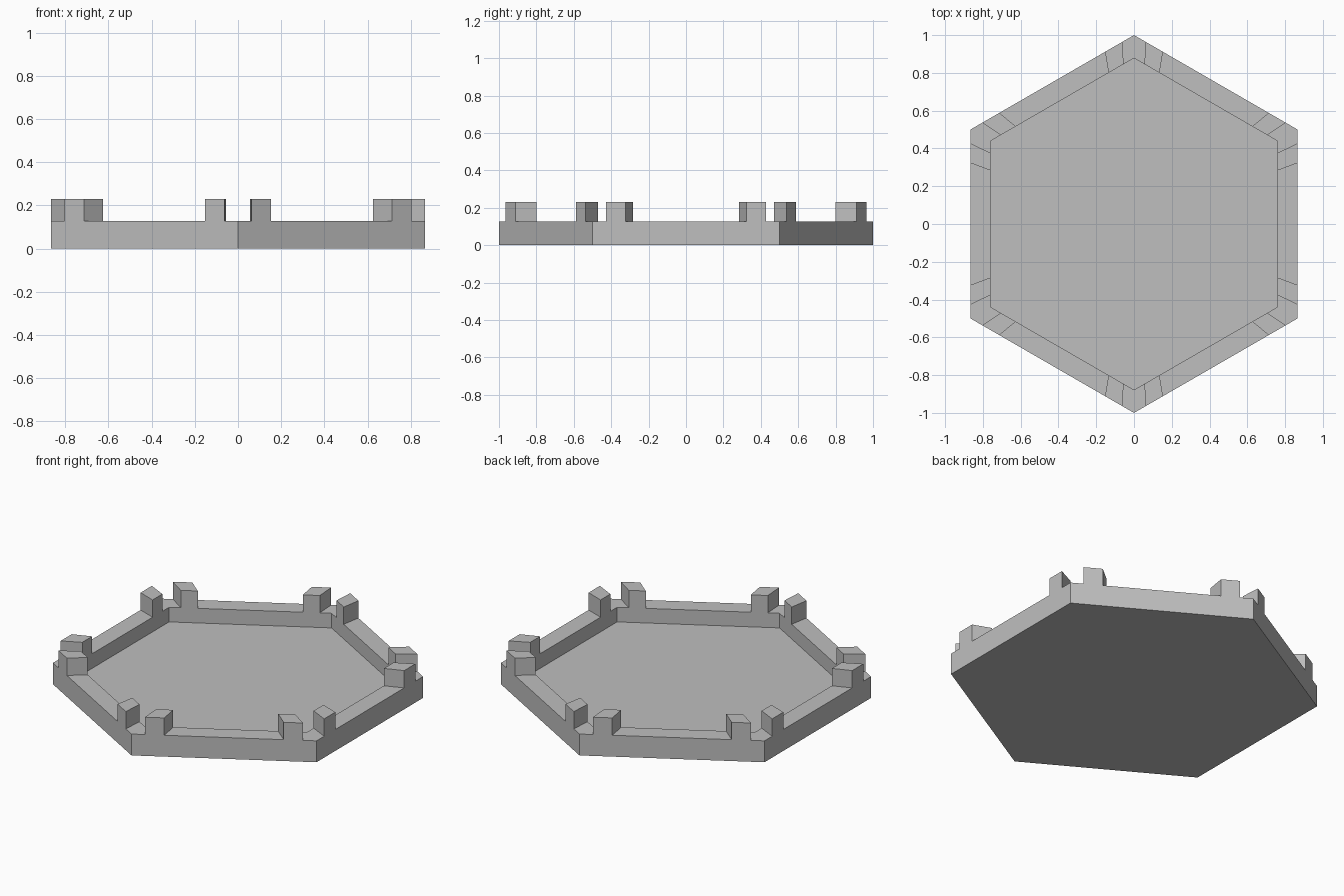
import bpy
import bmesh
from math import cos, sin, pi
from mathutils import Vector

cube = bpy.data.objects.get("Cube")
if cube:
    bpy.data.objects.remove(cube, do_unlink=True)

FLOOR, RIM, TOP = 0.04, 0.127, 0.23   # heights
INNER = 0.878                         # inner hexagon relative to outer

grey = bpy.data.materials.new("plain grey")
grey.use_nodes = True
grey.diffuse_color = (0.52, 0.52, 0.52, 1)
grey.node_tree.nodes["Principled BSDF"].inputs["Base Color"].default_value = grey.diffuse_color

corners = [Vector((cos(a), sin(a))) for a in (pi / 6 + i * pi / 3 for i in range(6))]


def make_object(name, bm):
    bmesh.ops.recalc_face_normals(bm, faces=bm.faces)
    mesh = bpy.data.meshes.new(name)
    bm.to_mesh(mesh)
    bm.free()
    mesh.materials.append(grey)
    obj = bpy.data.objects.new(name, mesh)
    bpy.context.collection.objects.link(obj)


def ring(bm, points, scale, z):
    return [bm.verts.new((p.x * scale, p.y * scale, z)) for p in points]


def bridge(bm, a, b):
    for i in range(len(a)):
        j = (i + 1) % len(a)
        bm.faces.new((a[i], a[j], b[j], b[i]))


# Hexagonal tray: outer wall, flat rim, inner wall and recessed floor
bm = bmesh.new()
rings = [ring(bm, corners, s, z) for s, z in ((1, 0), (1, RIM), (INNER, RIM), (INNER, FLOOR))]
for lower, upper in zip(rings, rings[1:]):
    bridge(bm, lower, upper)
bm.faces.new(rings[0])
bm.faces.new(rings[-1])
make_object("hexagonal_tray", bm)

# Battlement blocks: a pair on every rim side, tapering towards the centre
for side in range(6):
    start, end = corners[side], corners[(side + 1) % 6]
    for label, a, b in (("first", start, end), ("second", end, start)):
        p, q = a.lerp(b, 0.072), a.lerp(b, 0.177)
        bm = bmesh.new()
        outline = [p, q, q * INNER, p * INNER]
        bottom, top = ring(bm, outline, 1, RIM), ring(bm, outline, 1, TOP)
        bridge(bm, bottom, top)
        bm.faces.new(top)
        bm.faces.new(bottom)
        make_object(f"rim_block_{side + 1}_{label}", bm)
